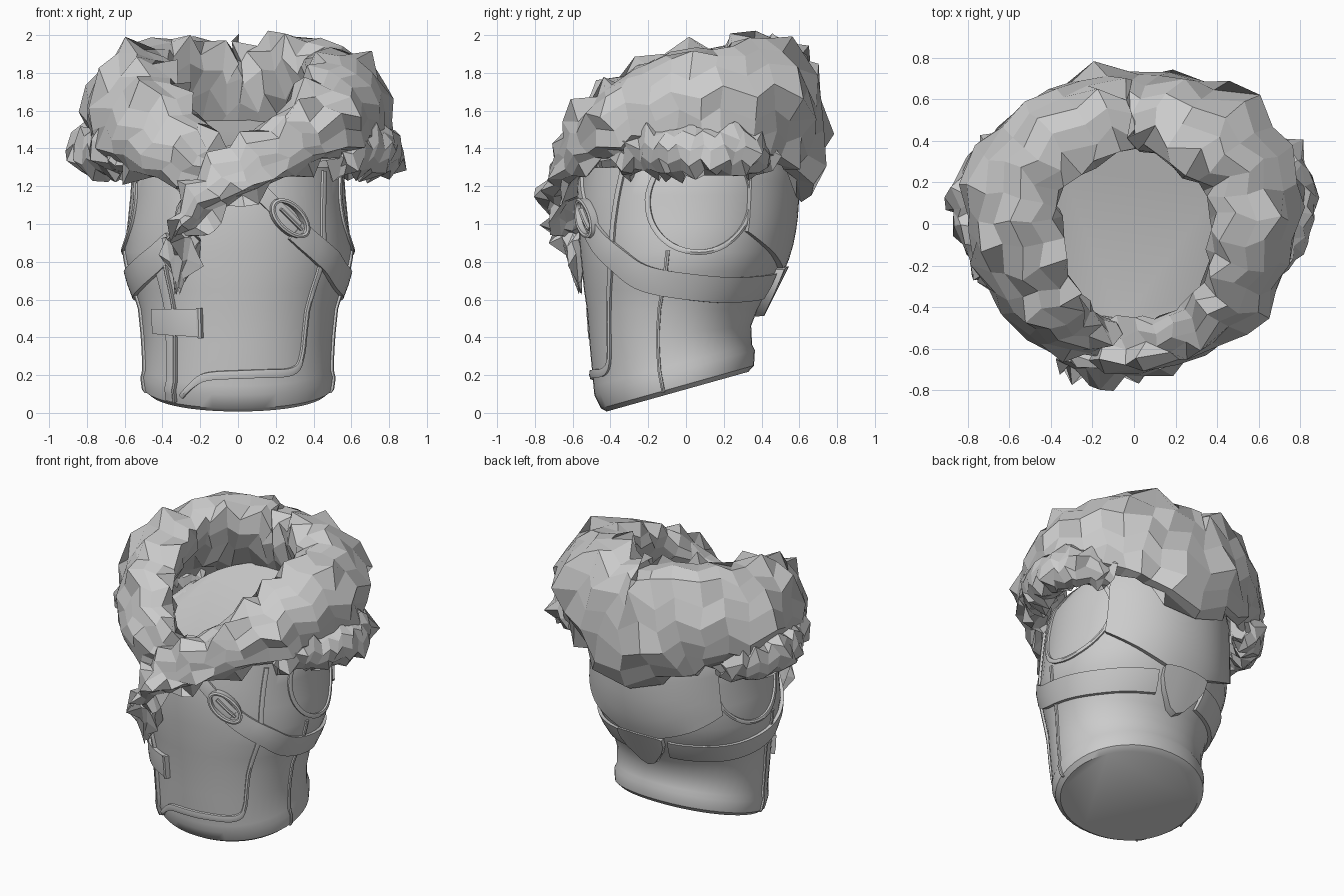
import bpy, bmesh, math, random
from mathutils import Vector

random.seed(11)
if "Cube" in bpy.data.objects:
    bpy.data.objects.remove(bpy.data.objects["Cube"])

grey = bpy.data.materials.new("plain grey")
grey.use_nodes = True
grey.diffuse_color = (0.6, 0.6, 0.6, 1)
grey.node_tree.nodes["Principled BSDF"].inputs["Base Color"].default_value = (0.6, 0.6, 0.6, 1)

# Garment profile: level, half width, front y, back y, slant
PROFILE = [
    (.125, .47, -.42, .33, .28), (.15, .5, -.45, .36, .28), (.23, .51, -.485, .365, .28),
    (.27, .497, -.49, .35, .26), (.42, .505, -.51, .345, .12), (.55, .52, -.525, .38, 0),
    (.65, .55, -.54, .44, 0), (.75, .585, -.55, .49, 0), (.85, .605, -.56, .53, 0),
    (1.0, .585, -.57, .56, 0), (1.15, .57, -.565, .57, 0), (1.3, .56, -.545, .57, 0),
    (1.38, .52, -.52, .54, .2), (1.42, .45, -.49, .47, .3)]


def body(angle, level, off=0.0):
    """Point on the garment; angle 0 is the front, 90 the left side."""
    level = min(max(level, PROFILE[0][0]), PROFILE[-1][0])
    for a, b in zip(PROFILE, PROFILE[1:]):
        if level <= b[0]:
            break
    f = (level - a[0]) / (b[0] - a[0])
    w, front, back, slant = [p + (q - p) * f for p, q in zip(a[1:], b[1:])]
    s, c = math.sin(math.radians(angle)), math.cos(math.radians(angle))
    x = (w + off) * math.copysign(abs(s) ** .96, s)
    y = (front + back) / 2 - ((back - front) / 2 + off) * math.copysign(abs(c) ** .96, c)
    return Vector((x, y, level + slant * y))


def spline(points, steps, closed=False):
    """Smooth samples through points of any dimension."""
    n = len(points)
    get = lambda i: points[i % n] if closed else points[min(max(i, 0), n - 1)]
    out = []
    for i in range(n if closed else n - 1):
        quad = [get(i + k) for k in (-1, 0, 1, 2)]
        for j in range(steps):
            t = j / steps
            out.append([.5 * (2 * b + (c - a) * t + (2 * a - 5 * b + 4 * c - d) * t * t
                        + (3 * b - a - 3 * c + d) * t ** 3) for a, b, c, d in zip(*quad)])
    return out if closed else out + [list(points[-1])]


def loft(name, rings, closed=False, smooth=True):
    """Skin closed rings of points, capping the ends unless closed."""
    bm = bmesh.new()
    vs = [[bm.verts.new(p) for p in r] for r in rings]
    pairs = list(zip(vs, vs[1:])) + ([(vs[-1], vs[0])] if closed else [])
    for a, b in pairs:
        for k in range(len(a)):
            m = (k + 1) % len(a)
            bm.faces.new((a[k], a[m], b[m], b[k]))
    if not closed:
        bm.faces.new(vs[0])
        bm.faces.new(vs[-1])
    bmesh.ops.recalc_face_normals(bm, faces=bm.faces)
    mesh = bpy.data.meshes.new(name)
    bm.to_mesh(mesh)
    bm.free()
    obj = bpy.data.objects.new(name, mesh)
    bpy.context.collection.objects.link(obj)
    mesh.materials.append(grey)
    if smooth:
        bpy.ops.object.select_all(action='DESELECT')
        obj.select_set(True)
        bpy.context.view_layer.objects.active = obj
        bpy.ops.object.shade_smooth_by_angle(angle=math.radians(35))
    return obj


def strip(name, points, width, off, closed=False, steps=5):
    """Band wrapped on the garment along (angle, level) points."""
    path = spline(points, steps, closed)
    n, rings = len(path), []
    for i, (a, z) in enumerate(path):
        p, q = (path[i - 1], path[(i + 1) % n]) if closed else (path[max(i - 1, 0)], path[min(i + 1, n - 1)])
        d = Vector(((q[0] - p[0]) * .01, q[1] - p[1])).normalized() * width / 2
        lo, hi = (a + d.y * 100, z - d.x), (a - d.y * 100, z + d.x)
        rings.append([body(*lo, -.015), body(*lo, off), body(a, z, off + .004),
                      body(*hi, off), body(*hi, -.015)])
    return loft(name, rings, closed)


def fur(name, points, sides, steps, centre, undercut, spike):
    """Ragged tube: x, y, z, radial size, vertical size per point."""
    path = spline(points, steps)
    rings = []
    for i, p in enumerate(path):
        a, b = path[max(i - 1, 0)], path[min(i + 1, len(path) - 1)]
        pos = Vector(p[:3])
        t = (Vector(b[:3]) - Vector(a[:3])).normalized()
        out = pos - Vector((centre[0], centre[1], pos.z))
        out = (out - t * out.dot(t)).normalized()
        up = out.cross(t)
        up = up if up.z > 0 or abs(up.z) < .3 and up.x > 0 else -up
        ring = []
        for k in range(sides):
            ang = math.tau * (k + .5 * (i % 2)) / sides
            c, s = math.cos(ang), math.sin(ang)
            # The inner side overhangs above and draws back below
            radial = c - undercut * (.3 * s + max(-c, 0) * (s - .35) * .8)
            d = out * radial * p[3] + up * s * p[4]
            v = pos + d * random.uniform(.89, 1.05) + t * random.uniform(-.03, .03)
            if random.random() < .24 and p[3] > .04:
                v += d.normalized() * random.uniform(.35, 1) * spike * (.6 if c < -.5 else 1)
            ring.append(v)
        rings.append(ring)
    return loft(name, rings, smooth=False)


# Main garment shell with slanted neck and hem
loft("garment_body", [[body(a * 7.5, row[0]) for a in range(48)] for row in PROFILE])

# Upper back panel with a dipping lower edge
rows = []
for i in range(25):
    a = 124 + 112 * i / 24
    low = .74 + .22 * (abs(a - 180) / 56) ** 1.4
    levels = [low + (1.34 - low) * k / 8 for k in range(9)]
    rows.append([body(a, z, .03) for z in levels] + [body(a, z, -.02) for z in reversed(levels)])
loft("back_panel", rows)

# Pointed tab at the centre of the back
tab = [(-15, .76, .7), (-12, .77, .63), (-5, .775, .53), (0, .775, .49), (5, .775, .53), (12, .77, .63), (15, .76, .7)]
loft("back_tab", [[body(180 + a, t, .045), body(180 + a, b, .05), body(180 + a, b, -.01), body(180 + a, t, -.01)]
                  for a, t, b in tab])

# Belt in two lengths, with a narrower tongue through the buckle
strip("belt_left", [(30, .97), (38, .9), (52, .81), (68, .72), (90, .675), (120, .65), (150, .66), (163, .67)], .135, .022)
strip("belt_right", [(-163, .67), (-150, .66), (-120, .65), (-90, .675), (-68, .72), (-48, .8), (-34, .9)], .135, .022)
strip("belt_tongue", [(5, 1.23), (14, 1.14), (24, 1.04), (34, .94)], .085, .016)


def oval(a, z, ra, rz, lean=0, n=12):
    """Closed loop of (angle, level) points."""
    pts = []
    for k in range(n):
        u, v = math.cos(math.tau * k / n) * ra, math.sin(math.tau * k / n) * rz
        pts.append((a + 100 * (u * math.cos(lean) - v * math.sin(lean)), z + u * math.sin(lean) + v * math.cos(lean)))
    return pts


strip("buckle", oval(26, 1.03, .115, .066, -.8), .022, .045, True, 3)
strip("buckle_prong", [(21, 1.08), (26, 1.03), (32, .97)], .016, .04)

# Piping around both armholes, side seams
for side, word in ((1, "left"), (-1, "right")):
    ring = [(side * a, z) for a, z in oval(98, 1.13, .28, .28, 0, 16)]
    strip("armhole_piping_" + word, ring, .028, .012, True, 3)
    strip("side_seam_" + word, [(side * a, z) for a, z in ((82, .86), (82, .55), (81, .3), (80, .14))], .022, .011)

# Front panel piping, placket and its closing tab
strip("front_piping", [(53, 1.28), (49, 1.0), (46, .75), (43, .5), (41, .37), (34, .315), (10, .315),
                       (-16, .305), (-27, .27), (-35, .2)], .03, .013)
strip("front_placket", [(-43, .78), (-43, .5), (-44, .3), (-44, .16)], .07, .012)
strip("placket_edge", [(-39, .78), (-39, .5), (-40, .3), (-40, .16)], .015, .02)
strip("placket_tab", [(-57, .5), (-38, .5), (-21, .5)], .1, .026)
strip("placket_tab_end", [(-21.5, .445), (-21.5, .555)], .025, .032)

# Fur collar: wraps behind the neck and crosses over in front
fur("fur_collar", [
    (-.1, -.52, 1.24, .05, .07), (-.3, -.52, 1.38, .13, .18), (-.49, -.34, 1.52, .17, .25),
    (-.58, -.05, 1.64, .2, .26), (-.55, .25, 1.67, .21, .29), (-.32, .47, 1.65, .2, .34),
    (0, .55, 1.56, .18, .4), (.32, .47, 1.65, .2, .34), (.55, .25, 1.67, .21, .29),
    (.58, -.05, 1.65, .2, .25), (.49, -.33, 1.57, .15, .21), (.28, -.52, 1.44, .12, .16),
    (.02, -.6, 1.28, .12, .13), (-.2, -.62, 1.12, .1, .11), (-.29, -.6, .92, .07, .08),
    (-.32, -.56, .65, .012, .012)], 15, 3, (0, 0), 1, .085)

# Fur trim arching over each armhole
for side, word in ((1, "left"), (-1, "right")):
    fur("sleeve_fur_" + word, [
        (side * .5, -.31, 1.34, .06, .08), (side * .63, -.2, 1.39, .1, .12), (side * .73, -.04, 1.385, .12, .13),
        (side * .76, .14, 1.385, .12, .13), (side * .69, .3, 1.37, .11, .12),
        (side * .52, .4, 1.36, .06, .1)], 10, 4, (side * .4, .06), 0, .06)
